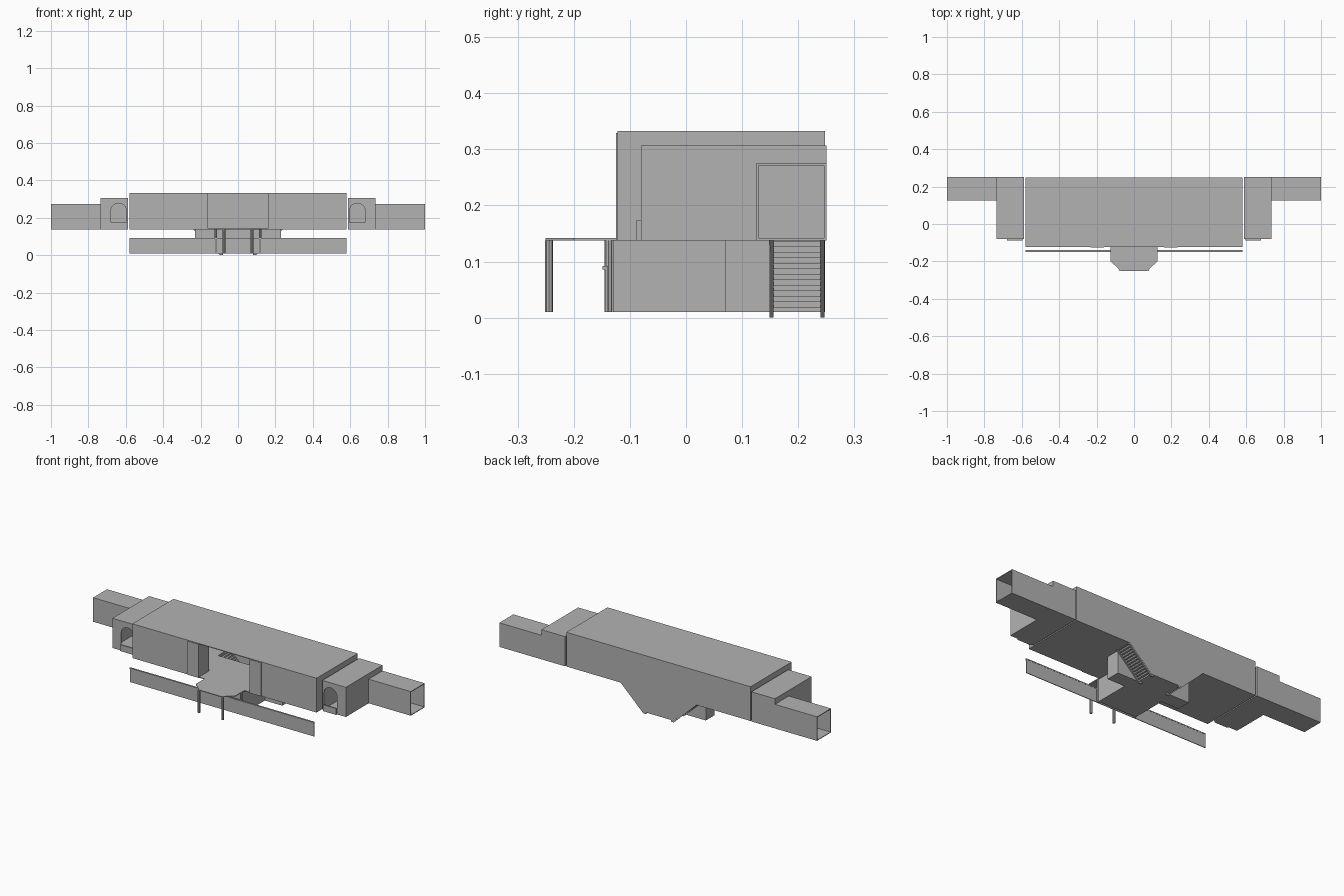
import bpy, bmesh, math
from mathutils import Vector

cube = bpy.data.objects.get("Cube")
if cube:
    bpy.data.objects.remove(cube)

grey = bpy.data.materials.new("plain_grey")
grey.use_nodes = True
colour = (0.45, 0.45, 0.45, 1)
grey.diffuse_color = colour
grey.node_tree.nodes["Principled BSDF"].inputs["Base Color"].default_value = colour

T = 0.004                      # wall thickness
FLOOR, ROOF = 0.138, 0.333     # hall levels
GROUND = 0.01
BACK = 0.248


def finish(name, bm):
    bmesh.ops.recalc_face_normals(bm, faces=bm.faces)
    mesh = bpy.data.meshes.new(name)
    bm.to_mesh(mesh)
    bm.free()
    mesh.materials.append(grey)
    obj = bpy.data.objects.new(name, mesh)
    bpy.context.collection.objects.link(obj)
    return obj


def add_box(bm, x, y, z):
    verts = bmesh.ops.create_cube(bm, size=1)["verts"]
    for v in verts:
        v.co = Vector([r[0] + (c + 0.5) * (r[1] - r[0]) for c, r in zip(v.co, (x, y, z))])


def boxes(name, *ranges, mirror=False):
    """One object from (x, y, z) ranges, optionally repeated on the other side."""
    bm = bmesh.new()
    for x, y, z in ranges:
        add_box(bm, x, y, z)
        if mirror:
            add_box(bm, (-x[1], -x[0]), y, z)
    return finish(name, bm)


def prism(name, points, shift):
    bm = bmesh.new()
    face = bm.faces.new([bm.verts.new(p) for p in points])
    out = bmesh.ops.extrude_face_region(bm, geom=[face])["geom"]
    moved = [g for g in out if isinstance(g, bmesh.types.BMVert)]
    bmesh.ops.translate(bm, verts=moved, vec=shift)
    return finish(name, bm)


# Main hall shell, with a wide open entrance in the middle
W, FRONT, STAIR_Y = 0.58, -0.122, 0.15
boxes("hall_roof", ((-W, W), (FRONT, BACK), (ROOF - T, ROOF)))
boxes("hall_back_wall", ((-W, W), (BACK - T, BACK), (FLOOR, ROOF - T)))
boxes("hall_floor", ((-W, W), (FRONT, STAIR_Y), (FLOOR, FLOOR + T)),
      ((-W, -0.23), (STAIR_Y, BACK - T), (FLOOR, FLOOR + T)),
      ((0.23, W), (STAIR_Y, BACK - T), (FLOOR, FLOOR + T)))
boxes("hall_front_walls", ((0.24, W), (FRONT, FRONT + T), (FLOOR, ROOF - T)), mirror=True)
boxes("hall_end_walls", ((W - T, W), (FRONT, BACK), (FLOOR, ROOF - T)), mirror=True)
boxes("entrance_piers", ((0.16, 0.232), (FRONT - 0.003, -0.03), (FLOOR, ROOF - T)), mirror=True)
boxes("pier_trims", ((0.232, 0.24), (FRONT + 0.003, -0.03), (FLOOR, ROOF - T)), mirror=True)

# Balcony with chamfered corners and its posts
outline = [(-0.125, FRONT), (-0.125, -0.2), (-0.07, -0.25),
           (0.07, -0.25), (0.125, -0.2), (0.125, FRONT)]
prism("balcony", [(x, y, FLOOR) for x, y in outline], (0, 0, T))
bm = bmesh.new()
for x, y in ((0.075, -0.244), (0.118, -0.138)):
    for side in (-1, 1):
        post = bmesh.ops.create_cone(bm, cap_ends=True, segments=8, radius1=0.007,
                                     radius2=0.007, depth=FLOOR - GROUND)["verts"]
        bmesh.ops.translate(bm, verts=post, vec=(side * x, y, (FLOOR + GROUND) / 2))
finish("balcony_posts", bm)

# Low front wall with a narrow cap
boxes("low_wall", ((-W, W), (-0.144, -0.14), (GROUND, 0.086)))
boxes("low_wall_cap", ((-W, W), (-0.149, -0.139), (0.086, 0.092)))

# Lower room beneath the hall
boxes("lower_room", ((-0.12, 0.12), (-0.13, STAIR_Y), (GROUND, FLOOR)))
boxes("lower_room_wings", ((0.12, 0.23), (0.07, STAIR_Y), (GROUND, FLOOR)), mirror=True)

# Stairwell: tapered back wall, landing, twin flights with stringers
TOP, FOOT = 0.235, 0.095
prism("stairwell_back_wall", [(-TOP, BACK, FLOOR), (-FOOT, BACK, GROUND),
                              (FOOT, BACK, GROUND), (TOP, BACK, FLOOR)], (0, -T, 0))
boxes("stair_landing", ((-FOOT, FOOT), (STAIR_Y, BACK - T), (GROUND, GROUND + T)))
STEPS = 13
run, rise = (TOP - FOOT) / STEPS, (FLOOR - GROUND) / STEPS
flight = []
for i in range(STEPS):
    x, z = FOOT + i * run, GROUND + i * rise
    flight.append(((x, x + T / 2), (0.156, 0.24), (z, z + rise)))
    flight.append(((x, x + run), (0.156, 0.24), (z + rise - T / 2, z + rise)))
boxes("stair_steps", *flight, mirror=True)
for label, side in (("left", 1), ("right", -1)):
    for place, y in (("front", 0.149), ("back", 0.24)):
        path = [(FOOT - 0.015, 0), (FOOT, 0), (TOP + 0.005, FLOOR),
                (TOP - 0.015, FLOOR), (FOOT - 0.015, 0.02)]
        prism(f"{label}_{place}_stringer", [(side * x, y, z) for x, z in path], (0, 0.007, 0))

# Side pavilions: hollow rooms with an arched front opening and a low parapet
IN, OUT, SF, SB, SR = 0.587, 0.735, -0.08, 0.25, 0.307
TY, TR = 0.125, 0.275
boxes("pavilion_shells",
      ((IN, OUT), (SF, SB), (SR - T, SR)),
      ((IN, OUT), (SF, SB), (FLOOR, FLOOR + T)),
      ((IN, OUT), (SB - T, SB), (FLOOR + T, SR - T)),
      ((IN, IN + T), (SF + T, SB - T), (FLOOR + T, SR - T)),
      ((OUT - T, OUT), (SF + T, TY), (FLOOR + T, SR - T)),
      ((OUT - T, OUT), (TY, SB - T), (TR, SR - T)), mirror=True)
CX, R = 0.638, 0.042
SPRING = 0.278 - R
arch = [(CX + R * math.cos(a), SPRING + R * math.sin(a))
        for a in (math.pi * i / 12 for i in range(13))]
wall = ([(OUT, FLOOR), (OUT, SR), (IN, SR), (IN, FLOOR), (CX - R, FLOOR)]
        + arch[::-1] + [(CX + R, FLOOR)])
for label, side in (("left", 1), ("right", -1)):
    prism(f"{label}_arched_wall", [(side * x, SF, z) for x, z in wall], (0, T, 0))
boxes("arch_parapets", ((CX - R, CX + R), (SF - 0.008, SF), (FLOOR, 0.174)), mirror=True)

# End passages, open at the outer ends
boxes("end_passages",
      ((OUT, 1), (TY, SB), (TR - T, TR)),
      ((OUT, 1), (TY, SB), (FLOOR, FLOOR + T)),
      ((OUT, 1), (TY, TY + T), (FLOOR + T, TR - T)),
      ((OUT, 1), (SB - T, SB), (FLOOR + T, TR - T)), mirror=True)
